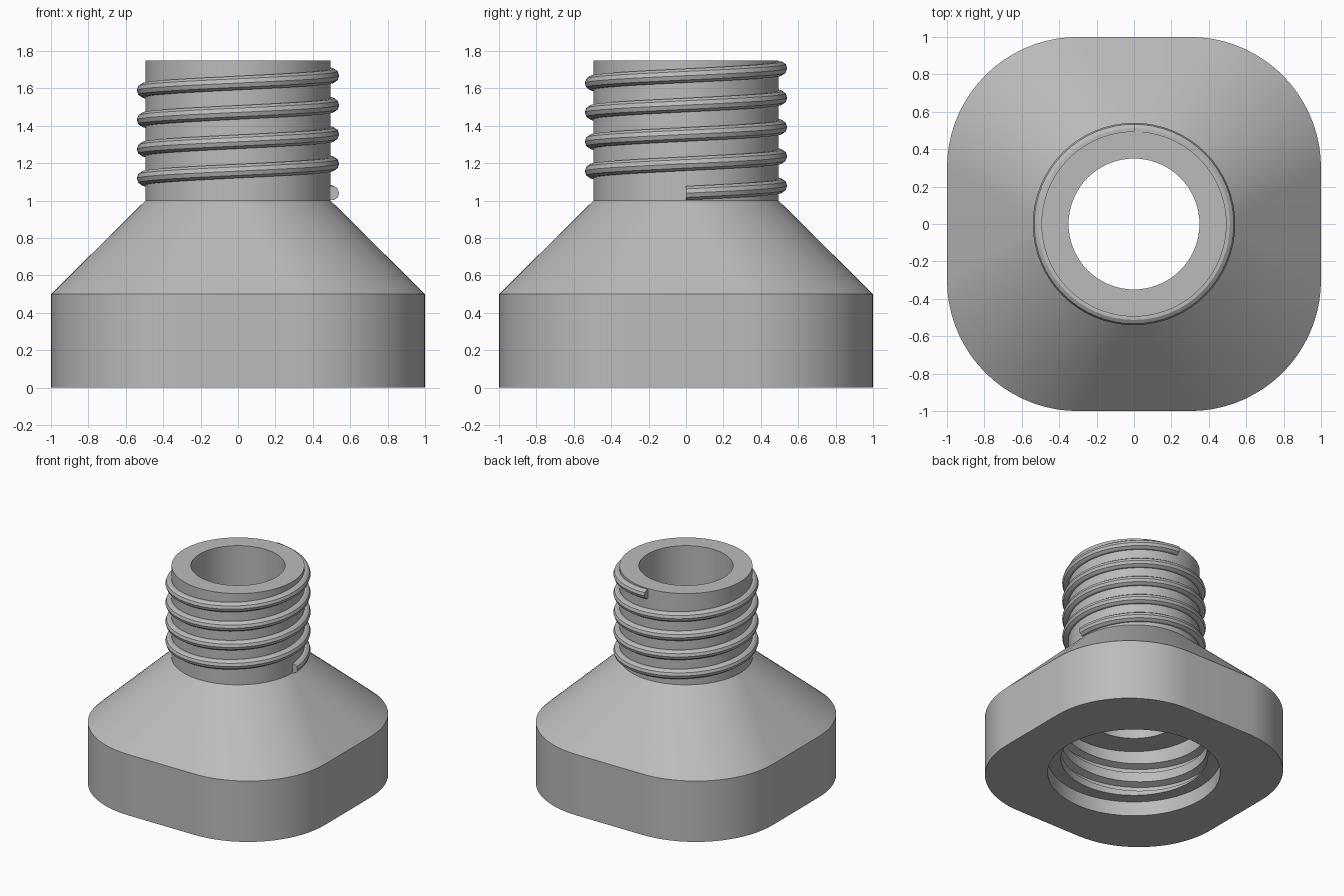
import bpy
import bmesh
from math import cos, sin, pi, radians

cube = bpy.data.objects.get("Cube")
if cube:
    bpy.data.objects.remove(cube, do_unlink=True)

grey = bpy.data.materials.new("plain_grey")
grey.use_nodes = True
colour = (0.5, 0.5, 0.5, 1)
grey.diffuse_color = colour
grey.node_tree.nodes["Principled BSDF"].inputs["Base Color"].default_value = colour

CORNER_STEPS = 18
PITCH = 0.157


def make_object(name, bm):
    bmesh.ops.remove_doubles(bm, verts=bm.verts, dist=0.0001)
    bmesh.ops.recalc_face_normals(bm, faces=bm.faces)
    mesh = bpy.data.meshes.new(name)
    bm.to_mesh(mesh)
    bm.free()
    mesh.materials.append(grey)
    obj = bpy.data.objects.new(name, mesh)
    bpy.context.collection.objects.link(obj)
    return obj


def rounded_ring(bm, offset, radius, z):
    """Four quarter arcs pushed outward; offset 0 gives a circle."""
    ring = []
    for q in range(4):
        mid = q * pi / 2 + pi / 4
        cx = offset * (1 if cos(mid) > 0 else -1)
        cy = offset * (1 if sin(mid) > 0 else -1)
        for i in range(CORNER_STEPS + 1):
            a = (q + i / CORNER_STEPS) * pi / 2
            ring.append(bm.verts.new((cx + radius * cos(a), cy + radius * sin(a), z)))
    return ring


def loft(name, sections):
    """Closed solid through (offset, radius, z) sections."""
    bm = bmesh.new()
    rings = [rounded_ring(bm, *s) for s in sections]
    for low, high in zip(rings, rings[1:]):
        for i in range(len(low)):
            j = (i + 1) % len(low)
            bm.faces.new((low[i], low[j], high[j], high[i]))
    bm.faces.new(rings[0])
    bm.faces.new(rings[-1])
    return make_object(name, bm)


def helix(name, profile, start_z, turns, steps=64):
    """Sweep a closed (radius, height) profile up a helix."""
    bm = bmesh.new()
    rings = []
    for i in range(int(turns * steps) + 1):
        a = 2 * pi * i / steps
        z = start_z + PITCH * i / steps
        rings.append([bm.verts.new((r * cos(a), r * sin(a), z + h)) for r, h in profile])
    for low, high in zip(rings, rings[1:]):
        for k in range(len(low)):
            m = (k + 1) % len(low)
            bm.faces.new((low[k], low[m], high[m], high[k]))
    bm.faces.new(rings[0])
    bm.faces.new(rings[-1])
    return make_object(name, bm)


def cut(target, cutter):
    mod = target.modifiers.new("cut", 'BOOLEAN')
    mod.operation = 'DIFFERENCE'
    mod.solver = 'EXACT'
    mod.object = cutter
    bpy.context.view_layer.objects.active = target
    bpy.ops.object.modifier_apply(modifier=mod.name)
    bpy.data.objects.remove(cutter, do_unlink=True)


# Body: rounded square base, shoulder and round neck
body = loft("adapter_body", [(0.3, 0.7, 0), (0.3, 0.7, 0.5), (0, 0.495, 1), (0, 0.495, 1.75)])

# Stepped bore: wide mouth, socket and neck passage
cut(body, loft("bore_cutter", [(0, 0.65, -0.1), (0, 0.65, 0.12), (0, 0.55, 0.12),
                               (0, 0.55, 0.5), (0, 0.35, 0.5), (0, 0.35, 1.9)]))

# Inner thread groove in the socket
groove = [(0.5, -0.045), (0.605, -0.035), (0.605, 0.02), (0.5, 0.055)]
cut(body, helix("groove_cutter", groove, 0.1, 2.1))

# Outer thread on the neck
round_profile = [(0.5 + 0.041 * cos(k * pi / 5), 0.039 * sin(k * pi / 5)) for k in range(10)]
thread = helix("neck_thread", round_profile, 1.04, 4.25)

for obj in (body, thread):
    bpy.ops.object.select_all(action='DESELECT')
    obj.select_set(True)
    bpy.context.view_layer.objects.active = obj
    bpy.ops.object.shade_smooth_by_angle(angle=radians(30))
